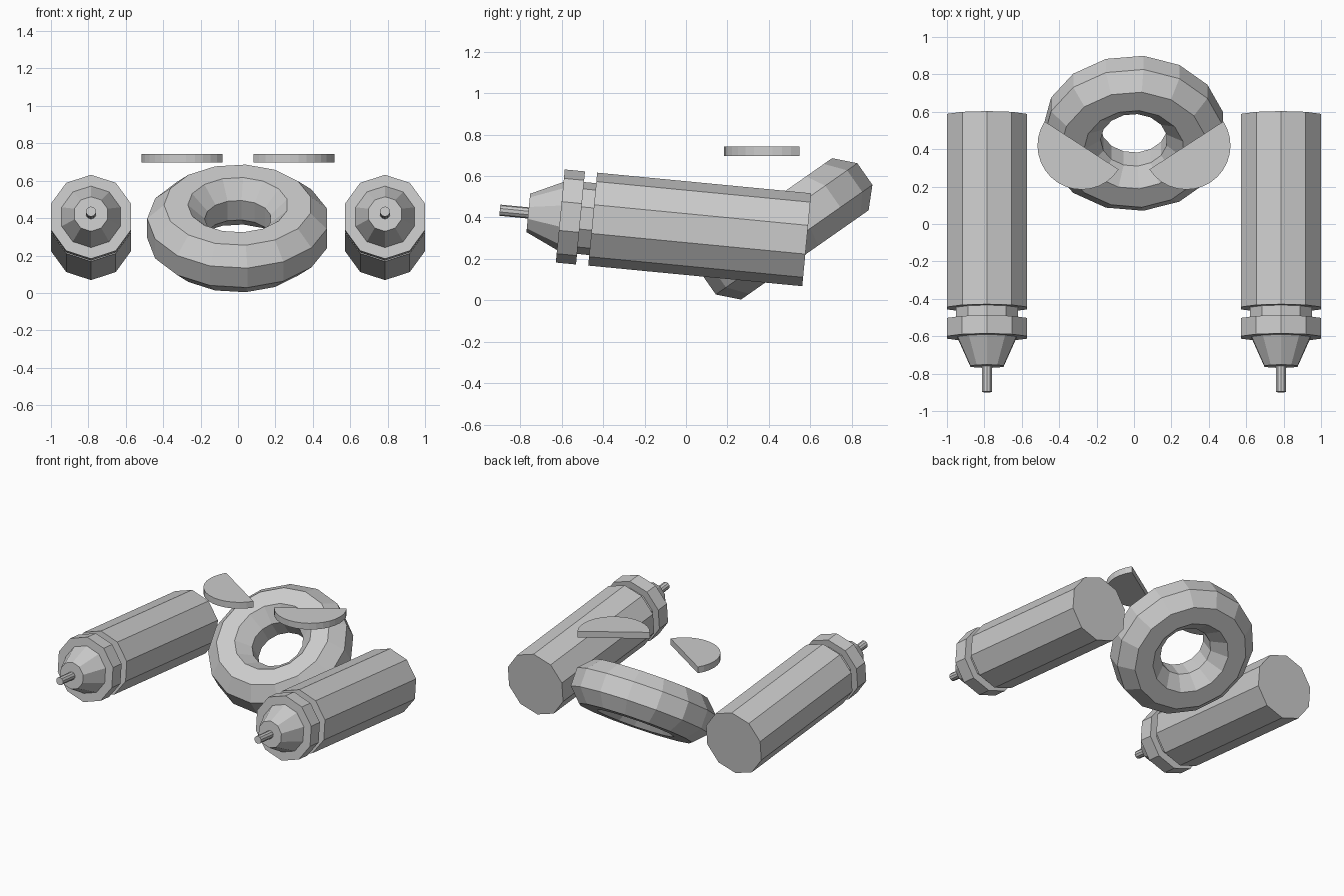
import bpy, bmesh
from math import sin, cos, pi, radians
from mathutils import Matrix

if "Cube" in bpy.data.objects:
    bpy.data.objects.remove(bpy.data.objects["Cube"])


def finish(bm, name, matrix=None):
    bmesh.ops.recalc_face_normals(bm, faces=bm.faces)
    if matrix:
        bm.transform(matrix)
    mesh = bpy.data.meshes.new(name)
    bm.to_mesh(mesh)
    bm.free()
    obj = bpy.data.objects.new(name, mesh)
    bpy.context.collection.objects.link(obj)
    return obj


def lathe(name, profile, sides, matrix):
    """Capped spin of (radius, distance) points around the local Y axis."""
    bm = bmesh.new()
    rings = []
    for r, d in profile:
        rings.append([bm.verts.new((r * sin(2 * pi * i / sides), d, r * cos(2 * pi * i / sides)))
                      for i in range(sides)])
    for a, b in zip(rings, rings[1:]):
        for i in range(sides):
            j = (i + 1) % sides
            bm.faces.new((a[i], a[j], b[j], b[i]))
    bm.faces.new(rings[0])
    bm.faces.new(rings[-1])
    return finish(bm, name, matrix)


# Tilted ten-sided arms: nozzle, cone, collar, neck and barrel
arm_profile = [(0.027, -0.45), (0.027, -0.312), (0.093, -0.312), (0.165, -0.157),
               (0.2255, -0.157), (0.2255, -0.059), (0.174, -0.059), (0.174, 0.0),
               (0.225, 0.0), (0.225, 1.037)]
for side, label in ((-1, "left"), (1, "right")):
    place = Matrix.Translation((side * 0.786, -0.45, 0.392)) @ Matrix.Rotation(radians(-5.5), 4, 'X')
    lathe(label + "_arm", arm_profile, 10, place)

# Tilted low-poly ring body
bm = bmesh.new()
MAJOR, MINOR, R, T = 15, 8, 0.332, 0.166
grid = []
for i in range(MAJOR):
    a = pi + 2 * pi * i / MAJOR
    row = []
    for k in range(MINOR):
        b = 2 * pi * (k + 0.5) / MINOR
        rad = R + T * cos(b)
        row.append(bm.verts.new((rad * cos(a), 0.955 * rad * sin(a), T * sin(b))))
    grid.append(row)
for i in range(MAJOR):
    p, q = grid[i], grid[(i + 1) % MAJOR]
    for k in range(MINOR):
        m = (k + 1) % MINOR
        bm.faces.new((p[k], q[k], q[m], p[m]))
finish(bm, "ring_body", Matrix.Translation((0, 0.485, 0.345)) @ Matrix.Rotation(radians(35), 4, 'X'))

# Floating half-disc eyelids, mirrored
for side, label in ((-1, "left"), (1, "right")):
    bm = bmesh.new()
    base = []
    for i in range(17):
        a = radians(33 - 180 + 180 * i / 16)
        base.append(bm.verts.new((side * (0.28 + 0.236 * cos(a)), 0.42 + 0.236 * sin(a), 0.697)))
    face = bm.faces.new(base)
    ext = bmesh.ops.extrude_face_region(bm, geom=[face], use_keep_orig=True)
    top = [v for v in ext["geom"] if isinstance(v, bmesh.types.BMVert)]
    bmesh.ops.translate(bm, verts=top, vec=(0, 0, 0.045))
    finish(bm, label + "_half_disc")
